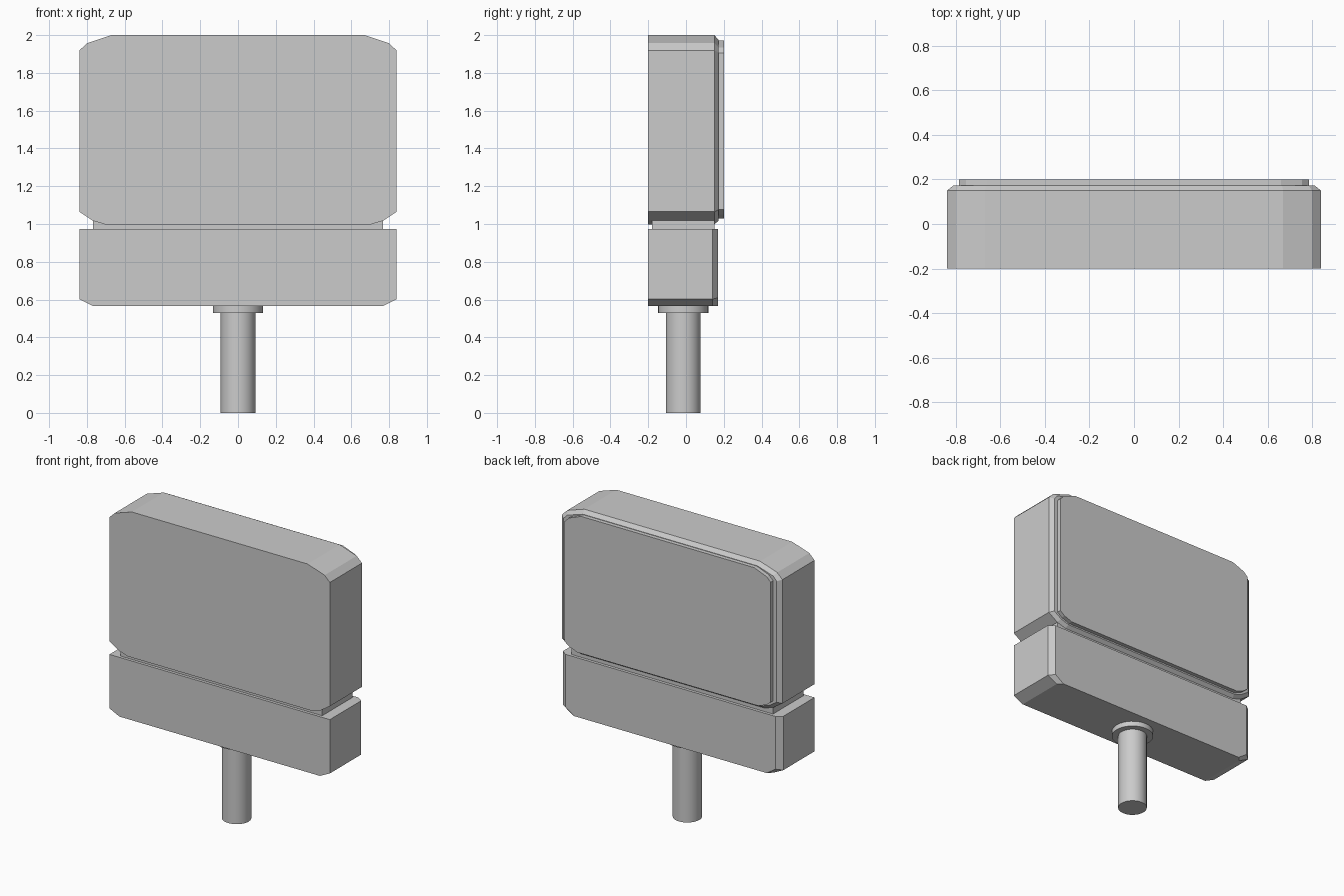
import bpy, bmesh

if "Cube" in bpy.data.objects:
    bpy.data.objects.remove(bpy.data.objects["Cube"])


def loft(name, sections):
    """Skin (y, right-half outline) sections, mirrored across x, from front to back."""
    bm = bmesh.new()
    loops = []
    for y, half in sections:
        outline = half + [(-x, z) for x, z in reversed(half)]
        loops.append([bm.verts.new((x, y, z)) for x, z in outline])
    bm.faces.new(loops[0])
    bm.faces.new(loops[-1][::-1])
    for a, b in zip(loops, loops[1:]):
        n = len(a)
        for i in range(n):
            j = (i + 1) % n
            bm.faces.new((a[i], b[i], b[j], a[j]))
    bmesh.ops.recalc_face_normals(bm, faces=bm.faces)
    me = bpy.data.meshes.new(name)
    bm.to_mesh(me)
    bm.free()
    ob = bpy.data.objects.new(name, me)
    bpy.context.collection.objects.link(ob)
    return ob


def cylinder(name, radius, z0, z1):
    bpy.ops.mesh.primitive_cylinder_add(vertices=32, radius=radius, depth=z1 - z0,
                                        location=(0, -0.015, (z0 + z1) / 2))
    bpy.context.object.name = name
    bpy.ops.object.shade_smooth_by_angle()


# Upper housing with clipped corners and a chamfered back rim
upper = [(0.67, 2.0), (0.80, 1.957), (0.84, 1.918),
         (0.84, 1.065), (0.77, 1.018), (0.70, 0.997)]
upper_back = [(0.665, 1.975), (0.785, 1.937), (0.812, 1.908),
              (0.812, 1.075), (0.755, 1.037), (0.695, 1.018)]
loft("upper_housing", [(-0.2, upper), (0.15, upper), (0.172, upper_back)])

# Raised back panel
panel = [(0.66, 1.972), (0.755, 1.935), (0.785, 1.905),
         (0.785, 1.077), (0.75, 1.05), (0.69, 1.028)]
loft("back_panel", [(0.165, panel), (0.2, panel)])

# Recessed neck between the housings
neck = [(0.768, 1.03), (0.768, 0.96)]
loft("neck", [(-0.18, neck), (0.15, neck)])

# Lower housing with clipped bottom corners and back edges
lower = [(0.84, 0.973), (0.84, 0.602), (0.765, 0.565)]
lower_back = [(0.80, 0.973), (0.80, 0.61), (0.735, 0.565)]
loft("lower_housing", [(-0.2, lower), (0.14, lower), (0.17, lower_back)])

# Connector stem and collar
cylinder("collar", 0.133, 0.53, 0.57)
cylinder("stem", 0.092, 0.0, 0.55)
